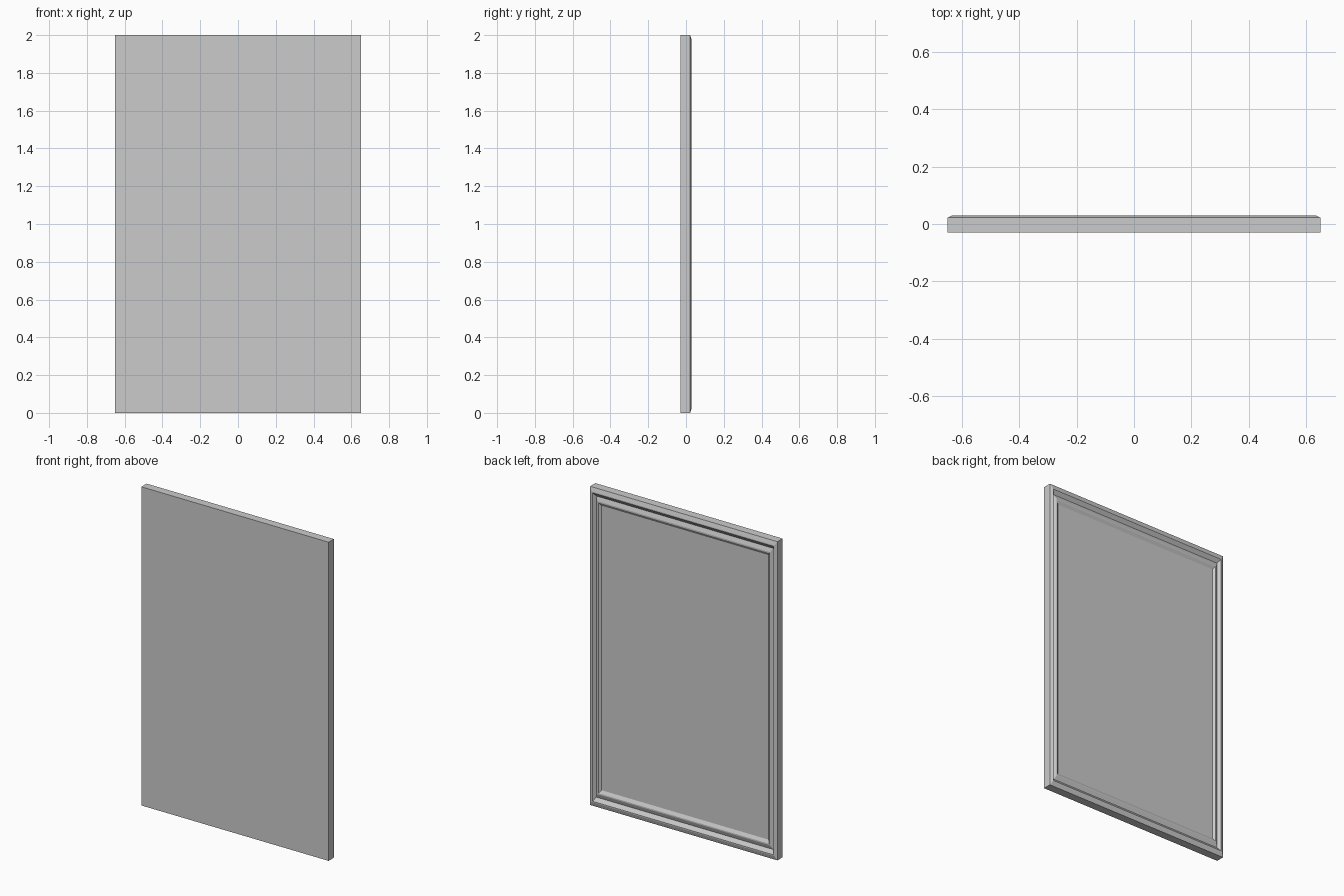
import bpy, bmesh

if "Cube" in bpy.data.objects:
    bpy.data.objects.remove(bpy.data.objects["Cube"])

W, H = 0.65, 1.0   # half width, half height

# Profile from front outer edge to recessed back panel: (scale inset, y)
PROFILE = [(0.0, -0.03), (0.0, 0.022), (0.025, 0.03), (0.032, 0.03),
           (0.055, 0.012), (0.08, 0.021), (0.088, 0.021), (0.107, 0.010)]


def ring(bm, inset, y):
    k = 1 - inset
    return [bm.verts.new((sx * W * k, y, H + sz * H * k))
            for sx, sz in ((-1, -1), (1, -1), (1, 1), (-1, 1))]


# Panel with stepped moulding around the back
bm = bmesh.new()
rings = [ring(bm, i, y) for i, y in PROFILE]
for a, b in zip(rings, rings[1:]):
    for i in range(4):
        j = (i + 1) % 4
        bm.faces.new((a[i], a[j], b[j], b[i]))
bm.faces.new(rings[0])    # flat front
bm.faces.new(rings[-1])   # recessed back
bmesh.ops.recalc_face_normals(bm, faces=bm.faces)

mesh = bpy.data.meshes.new("framed_panel")
bm.to_mesh(mesh)
bm.free()
panel = bpy.data.objects.new("framed_panel", mesh)
bpy.context.collection.objects.link(panel)
